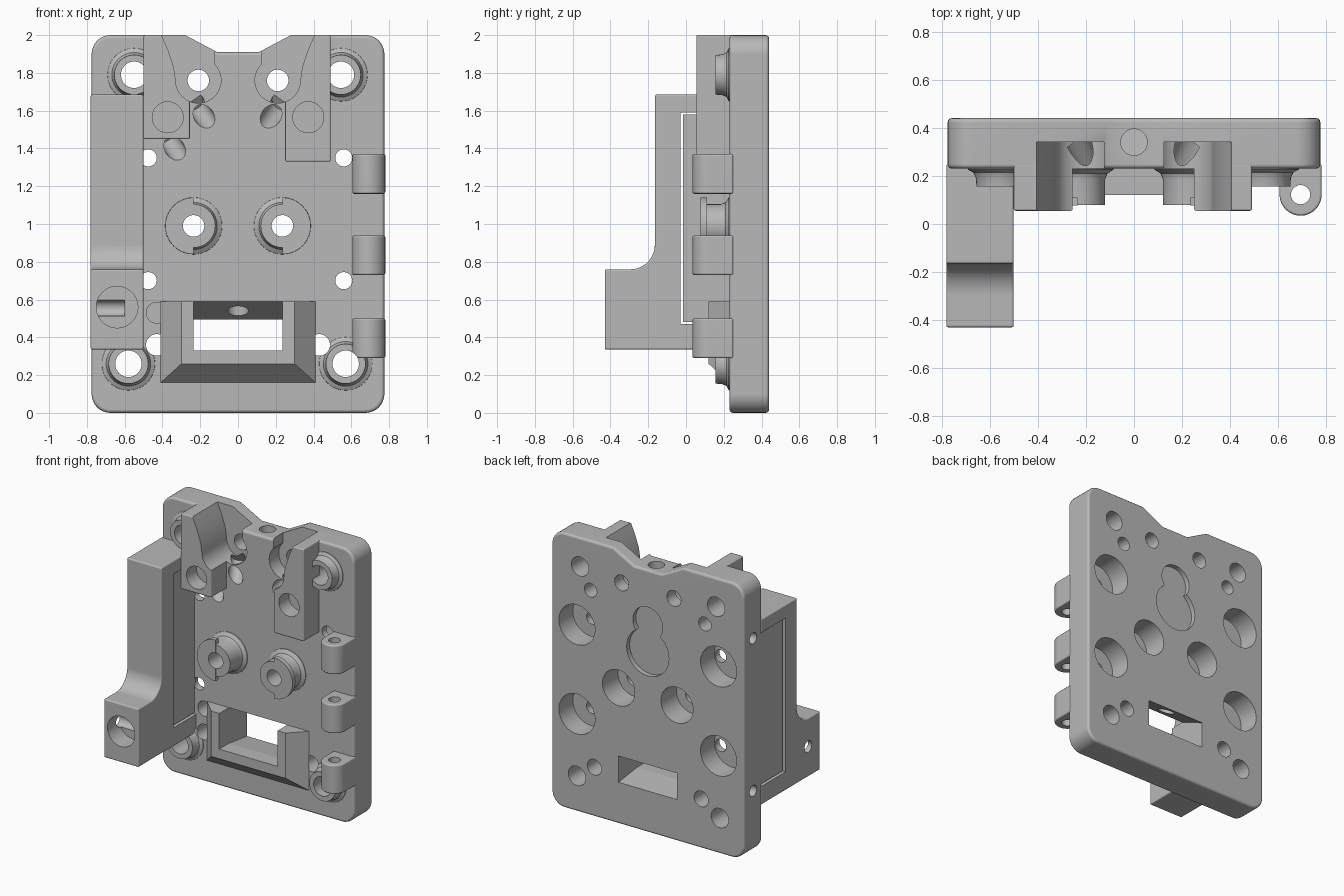
import bpy, bmesh
from math import sin, cos, radians, pi
from mathutils import Vector, Matrix

cube = bpy.data.objects.get("Cube")
if cube:
    bpy.data.objects.remove(cube, do_unlink=True)

grey = bpy.data.materials.new("plain grey")
grey.use_nodes = True
grey.diffuse_color = (0.48, 0.48, 0.48, 1)
grey.node_tree.nodes["Principled BSDF"].inputs["Base Color"].default_value = (0.48, 0.48, 0.48, 1)


def finish(name, bm):
    bmesh.ops.recalc_face_normals(bm, faces=bm.faces)
    mesh = bpy.data.meshes.new(name)
    bm.to_mesh(mesh)
    bm.free()
    mesh.materials.append(grey)
    ob = bpy.data.objects.new(name, mesh)
    bpy.context.collection.objects.link(ob)
    return ob


def apply_mod(ob, kind, **settings):
    mod = ob.modifiers.new(kind.lower(), kind)
    for key, value in settings.items():
        setattr(mod, key, value)
    bpy.context.view_layer.objects.active = ob
    bpy.ops.object.modifier_apply(modifier=mod.name)


def arc(cx, cy, r, a0, a1, n=12):
    angles = [radians(a0 + (a1 - a0) * i / n) for i in range(n + 1)]
    return [(cx + r * cos(a), cy + r * sin(a)) for a in angles]


def prism(name, pts, axis, a, b, bevel=0):
    """Extrude a 2D profile along an axis from a to b."""
    place = {"x": lambda u, v, w: (w, u, v),
             "y": lambda u, v, w: (u, w, v),
             "z": lambda u, v, w: (u, v, w)}[axis]
    bm = bmesh.new()
    face = bm.faces.new([bm.verts.new(place(u, v, a)) for u, v in pts])
    out = bmesh.ops.extrude_face_region(bm, geom=[face])["geom"]
    shift = Vector(place(0, 0, b - a))
    bmesh.ops.translate(bm, vec=shift, verts=[g for g in out if isinstance(g, bmesh.types.BMVert)])
    ob = finish(name, bm)
    if bevel:
        apply_mod(ob, "BEVEL", width=bevel, segments=3, limit_method="ANGLE", angle_limit=radians(35))
    return ob


def box(name, x0, x1, y0, y1, z0, z1, bevel=0):
    return prism(name, [(x0, z0), (x1, z0), (x1, z1), (x0, z1)], "y", y0, y1, bevel)


def rod(p0, p1, r):
    """Cylinder cutter between two points."""
    p0, p1 = Vector(p0), Vector(p1)
    d = p1 - p0
    m = Matrix.Translation((p0 + p1) / 2) @ d.to_track_quat("Z", "Y").to_matrix().to_4x4()
    bm = bmesh.new()
    bmesh.ops.create_cone(bm, cap_ends=True, segments=40, radius1=r, radius2=r, depth=d.length, matrix=m)
    return finish("cutter", bm)


def lathe(name, x, z, profile):
    """Turn a (radius, y) profile about the y direction."""
    bm = bmesh.new()
    vs = [bm.verts.new((x + r, y, z)) for r, y in profile]
    es = [bm.edges.new(pair) for pair in zip(vs, vs[1:])]
    bmesh.ops.spin(bm, geom=vs + es, cent=(x, 0, z), axis=(0, 1, 0), angle=2 * pi, steps=40)
    bmesh.ops.remove_doubles(bm, verts=bm.verts, dist=0.0001)
    return finish(name, bm)


def bounds(ob):
    cs = [v.co for v in ob.data.vertices]
    return [(min(c[i] for c in cs), max(c[i] for c in cs)) for i in range(3)]


def cut(targets, cutter):
    cb = bounds(cutter)
    for ob in targets:
        if all(p[0] < q[1] and q[0] < p[1] for p, q in zip(bounds(ob), cb)):
            apply_mod(ob, "BOOLEAN", operation="DIFFERENCE", solver="EXACT", object=cutter)
    bpy.data.objects.remove(cutter, do_unlink=True)


# Back plate with rounded corners and a notched top
half = arc(0.675, 0.105, 0.1, -90, 0, 8) + arc(0.675, 1.9, 0.1, 0, 90, 8) + [(0.28, 2.0), (0.11, 1.91)]
plate = prism("back_plate", half + [(-x, z) for x, z in reversed(half)], "y", 0.23, 0.44, 0.018)
for v in plate.data.vertices:
    v.co.z = (v.co.z - 0.005) * 2 / 1.995

# Upper clips
clips = [box("right_clip", -0.5, -0.255, 0.055, 0.25, 1.45, 2.0, 0.008),
         box("left_clip", 0.25, 0.49, 0.055, 0.25, 1.33, 2.0, 0.008)]

# Corner bosses and central posts
corners = [(-0.55, 1.79), (0.545, 1.79), (-0.58, 0.26), (0.57, 0.26)]
bosses = [lathe("corner_boss", x, z, [(0, 0.25), (0.145, 0.25), (0.14, 0.226), (0.118, 0.215),
                                      (0.107, 0.19), (0.105, 0.155), (0, 0.155)]) for x, z in corners]
posts = []
for s in (-1, 1):
    x = s * 0.235
    posts.append(lathe("centre_post", x, 0.99, [(0, 0.25), (0.155, 0.25), (0.15, 0.226), (0.125, 0.21),
                                                (0.115, 0.185), (0.115, 0.08), (0, 0.08)]))
    posts.append(prism("post_flange", arc(x, 0.99, 0.15, 90, 90 + -s * 180, 20), "y", 0.077, 0.11))

# Hinge knuckles
knuckle = [(0.605, 0.25)] + arc(0.6925, 0.122, 0.0875, 180, 360, 16) + [(0.78, 0.25)]
hinges = [prism("hinge_knuckle", knuckle, "z", z, z + 0.21, 0.01) for z in (0.29, 0.73, 1.16)]

# Side bracket with a protruding foot
side = [(0.25, 0.335), (-0.43, 0.335), (-0.43, 0.76)] + arc(-0.295, 0.89, 0.13, -90, 0, 10)
bracket = prism("side_bracket", side + [(-0.165, 1.685), (0.25, 1.685)], "x", -0.78, -0.5, 0.01)
cut([bracket], box("cutter", -0.9, -0.4, -0.03, 0.3, 0.47, 1.59))
panel = box("bracket_panel", -0.768, -0.512, -0.015, 0.25, 0.48, 1.58)
cut([bracket], rod((-0.64, -0.5, 0.56), (-0.64, -0.29, 0.56), 0.11))
cut([bracket], rod((-0.85, -0.29, 0.555), (-0.6, -0.29, 0.555), 0.042))

# Tapered window frame
bm = bmesh.new()
for s in (-1, 1):
    for x, y, z in ((0.41, 0.23, 0.16), (0.41, 0.23, 0.59), (0.3, 0.12, 0.26), (0.3, 0.12, 0.59)):
        bm.verts.new((s * x, y, z))
bmesh.ops.convex_hull(bm, input=bm.verts)
frame = finish("window_frame", bm)
opening = [(0, 0.33), (0.23, 0.33), (0.46, 0.3), (0.46, 0.485), (0.23, 0.59), (0.23, 0.7), (0, 0.7)]
cut([plate, frame], prism("cutter", opening, "x", -0.235, 0.235))

# Round-bottomed pockets beside the upper clips
for s in (-1, 1):
    shape = [(0.125, 2.1)] + arc(0.21, 1.76, 0.12, 135, 360, 24)
    shape += [(0.34, 1.83), (0.37, 1.92), (0.405, 2.0), (0.41, 2.1)]
    cut([plate] + clips, prism("cutter", [(s * x, z) for x, z in shape], "y", -0.1, 0.34))

# Through holes
wide = [(x, z, 0.07) for x, z in corners]
medium = [(s * x, z, 0.057) for s in (-1, 1) for x, z in ((0.21, 1.76), (0.235, 0.99), (0.43, 0.36))]
small = [(x, z, 0.045) for x in (-0.475, 0.56) for z in (0.7, 1.35)]
for x, z, r in wide + medium + small:
    cut([plate] + bosses + posts + hinges, rod((x, -0.1, z), (x, 0.6, z), r))

# Rear counterbores, blind holes and shallow keyhole recess
for s in (-1, 1):
    for x, z, r, y in ((0.57, 1.36, 0.145, 0.28), (0.57, 0.71, 0.145, 0.28),
                       (0.235, 0.99, 0.13, 0.26), (0.46, 1.64, 0.05, 0.3)):
        cut([plate], rod((s * x, y, z), (s * x, 0.6, z), r))
for z, r in ((1.31, 0.17), (1.52, 0.12)):
    cut([plate], rod((0, 0.405, z), (0, 0.6, z), r))

# Front blind holes, slanted ones leading towards the pockets
for s in (-1, 1):
    cut(clips, rod((s * 0.372, -0.1, 1.565), (s * 0.372, 0.17, 1.565), 0.082))
for x, z in ((-0.18, 1.57), (0.175, 1.57), (-0.335, 1.4)):
    d = Vector((0.35 if x > 0 else -0.35, 0.75, 0.5)).normalized()
    p = Vector((x, 0.23, z))
    cut([plate], rod(p - d * 0.1, p + d * 0.15, 0.052))
cut([plate], rod((-0.43, 0.1, 0.53), (-0.43, 0.35, 0.53), 0.055))

# Long vertical bore, hinge pin bore and edge holes
cut([plate], rod((0, 0.34, 0.45), (0, 0.34, 2.1), 0.055))
cut(hinges, rod((0.6925, 0.122, 0), (0.6925, 0.122, 2), 0.04))
for z in (0.47, 1.58):
    cut([plate], rod((-0.9, 0.335, z), (-0.62, 0.335, z), 0.04))

# Smooth shading with crisp edges
parts = [plate, bracket, panel, frame] + clips + bosses + posts + hinges
bpy.ops.object.select_all(action="DESELECT")
for ob in parts:
    ob.select_set(True)
bpy.context.view_layer.objects.active = plate
bpy.ops.object.shade_smooth_by_angle(angle=radians(32))
for ob in parts:
    ob.modifiers.new("even_normals", "WEIGHTED_NORMAL").keep_sharp = True
